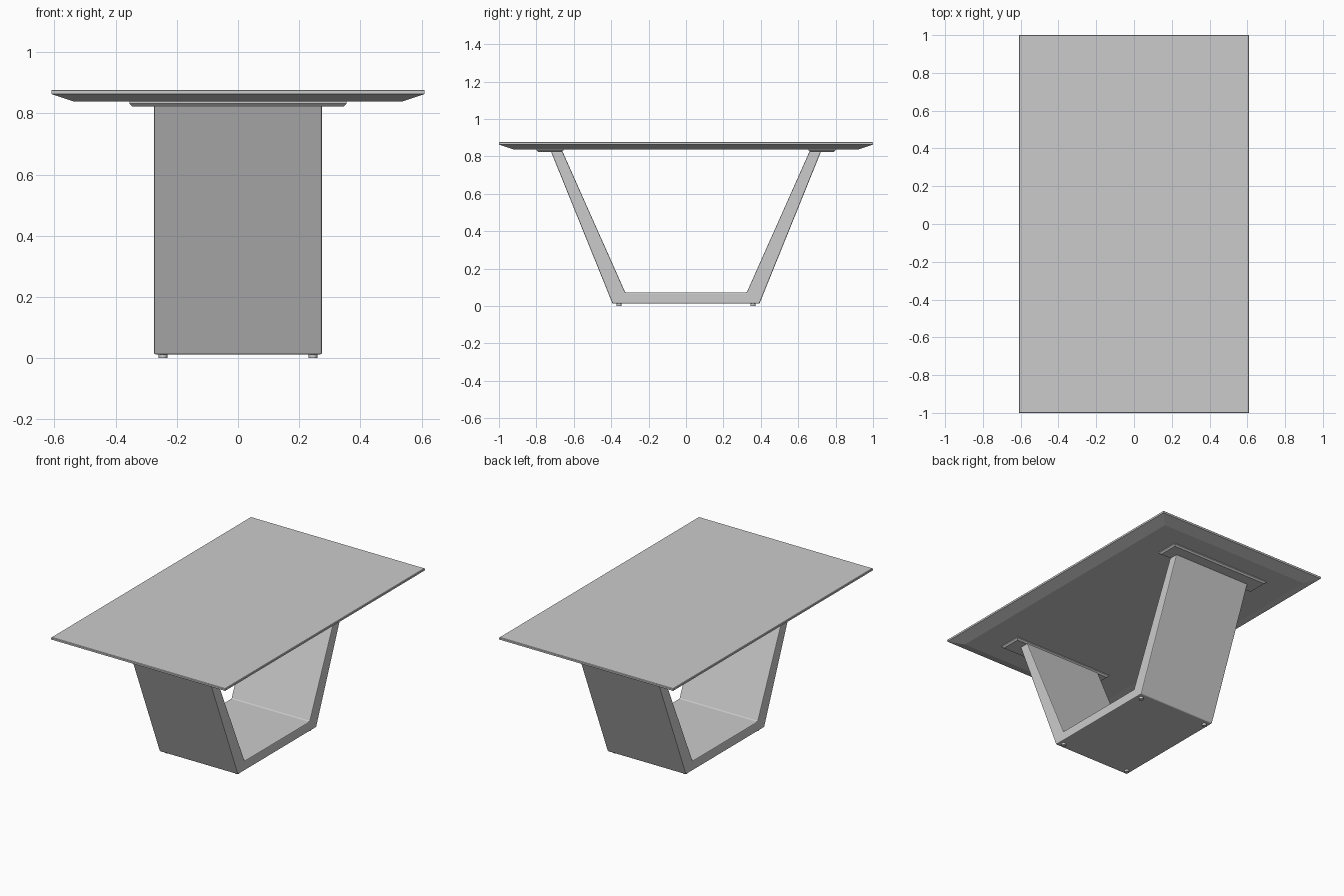
import bpy, bmesh

if "Cube" in bpy.data.objects:
    bpy.data.objects.remove(bpy.data.objects["Cube"])


def make_object(name, bm, bevel=0.0, segments=1):
    bmesh.ops.recalc_face_normals(bm, faces=bm.faces)
    mesh = bpy.data.meshes.new(name)
    bm.to_mesh(mesh)
    bm.free()
    obj = bpy.data.objects.new(name, mesh)
    bpy.context.collection.objects.link(obj)
    if bevel:
        mod = obj.modifiers.new("edge_bevel", "BEVEL")
        mod.width = bevel
        mod.segments = segments
        mod.limit_method = "ANGLE"
    return obj


def stacked_slab(name, layers, cy=0.0, bevel=0.0):
    """Loft rectangles given as (half x, half y, z)."""
    bm = bmesh.new()
    rings = [[bm.verts.new((sx * hx, cy + sy * hy, z))
              for sx, sy in ((-1, -1), (1, -1), (1, 1), (-1, 1))]
             for hx, hy, z in layers]
    for low, high in zip(rings, rings[1:]):
        for i in range(4):
            j = (i + 1) % 4
            bm.faces.new((low[i], low[j], high[j], high[i]))
    bm.faces.new(rings[0][::-1])
    bm.faces.new(rings[-1])
    return make_object(name, bm, bevel)


# Tabletop with a wide chamfer underneath
stacked_slab("tabletop", [(0.535, 0.925, 0.838), (0.609, 0.999, 0.863),
                          (0.61, 1.0, 0.865), (0.61, 1.0, 0.874),
                          (0.607, 0.997, 0.877)])

# Mounting plates between the base and the tabletop
for side, label in ((-1, "front"), (1, "back")):
    stacked_slab(label + "_mounting_plate",
                 [(0.346, 0.063, 0.823), (0.355, 0.072, 0.832), (0.355, 0.072, 0.839)],
                 cy=side * 0.727)

# Folded trapezoid base: half profile mirrored in y, extruded along x
half = [(0.393, 0.013), (0.722, 0.826), (0.660, 0.826), (0.325, 0.073)]
profile = half + [(-y, z) for y, z in reversed(half)]
bm = bmesh.new()
face = bm.faces.new([bm.verts.new((-0.275, y, z)) for y, z in profile])
result = bmesh.ops.extrude_face_region(bm, geom=[face])
moved = [g for g in result["geom"] if isinstance(g, bmesh.types.BMVert)]
bmesh.ops.translate(bm, verts=moved, vec=(0.55, 0, 0))
make_object("pedestal_base", bm, bevel=0.005, segments=2)

# Small round feet
for sx, xname in ((-1, "left"), (1, "right")):
    for sy, yname in ((-1, "front"), (1, "back")):
        bpy.ops.mesh.primitive_cylinder_add(vertices=24, radius=0.014, depth=0.016,
                                            location=(sx * 0.245, sy * 0.358, 0.008))
        foot = bpy.context.object
        foot.name = f"{yname}_{xname}_foot"
        bpy.ops.object.shade_smooth_by_angle()
